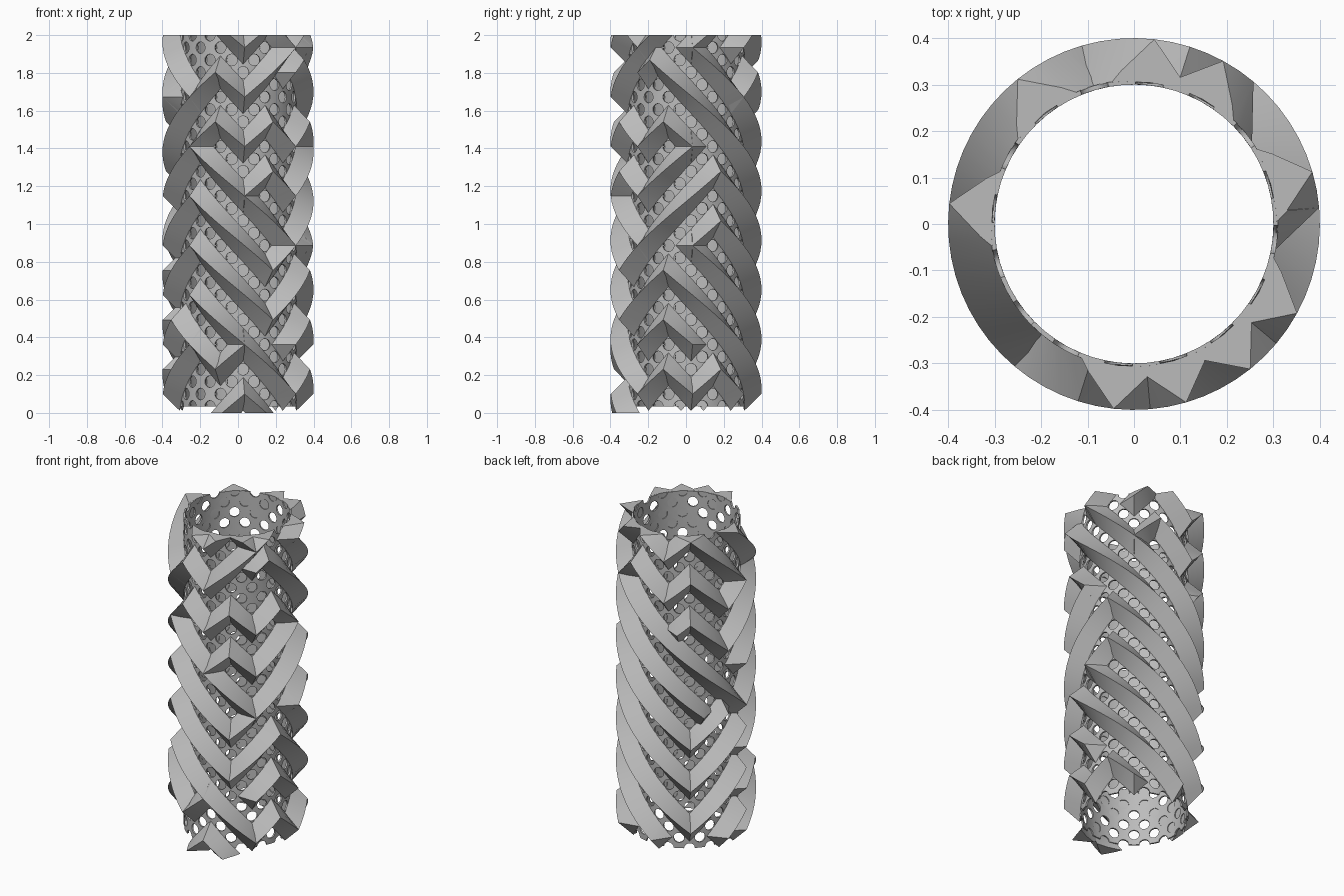
import bpy, bmesh, math
from mathutils import Vector

old = bpy.data.objects.get("Cube")
if old:
    bpy.data.objects.remove(old, do_unlink=True)

COLS = 32                 # lattice columns around the tube
STEP = 2 * math.pi / COLS
TURN = math.radians(-85)
H = 0.0655                # height of one lattice row
Z0 = 0.10
R_IN, R_OUT, R_BASE, R_EDGE = 0.30, 0.31, 0.309, 0.40
HALF = 0.68               # half width of a ridge in lattice units

grey = bpy.data.materials.new("grey")
grey.use_nodes = True
grey.diffuse_color = (0.5, 0.5, 0.5, 1)
grey.node_tree.nodes["Principled BSDF"].inputs["Base Color"].default_value = (0.5, 0.5, 0.5, 1)


def wrap(j, k, r):
    """Lattice position to a point on a cylinder of radius r."""
    a = TURN + j * STEP
    return Vector((r * math.cos(a), r * math.sin(a), Z0 + k * H))


def clip(bm, z, up):
    """Cut everything beyond a level plane and cap the cut."""
    bmesh.ops.bisect_plane(bm, geom=bm.verts[:] + bm.edges[:] + bm.faces[:], dist=1e-5,
                           plane_co=(0, 0, z), plane_no=(0, 0, up), clear_outer=True)
    bmesh.ops.holes_fill(bm, edges=[e for e in bm.edges if e.is_boundary])


def finish(bm, name):
    bmesh.ops.recalc_face_normals(bm, faces=bm.faces[:])
    me = bpy.data.meshes.new(name)
    bm.to_mesh(me)
    bm.free()
    ob = bpy.data.objects.new(name, me)
    bpy.context.collection.objects.link(ob)
    me.materials.append(grey)
    for o in bpy.context.selected_objects:
        o.select_set(False)
    bpy.context.view_layer.objects.active = ob
    ob.select_set(True)
    bpy.ops.object.shade_smooth_by_angle(angle=math.radians(30))


# Perforated tube: diamond cells, each with a round hole through the wall
SIDES, HOLE, LOW, HIGH = 16, 0.031, -1, 29
bm = bmesh.new()
for k in range(LOW, HIGH + 1):
    for j in range(COLS):
        if (j + k) % 2:
            continue
        rings = []
        for r in (R_OUT, R_IN):
            hole, cell = [], []
            for i in range(SIDES):
                a = 2 * math.pi * i / SIDES
                c, s = math.cos(a), math.sin(a)
                d = abs(c) + abs(s)
                hole.append(bm.verts.new(wrap(j + HOLE * c / (R_OUT * STEP), k + HOLE * s / H, r)))
                cell.append(bm.verts.new(wrap(j + c / d, k + s / d, r)))
            rings += [hole, cell]
        hole_out, cell_out, hole_in, cell_in = rings
        for i in range(SIDES):
            n = (i + 1) % SIDES
            bm.faces.new((hole_out[i], cell_out[i], cell_out[n], hole_out[n]))
            bm.faces.new((hole_in[n], cell_in[n], cell_in[i], hole_in[i]))
            bm.faces.new((hole_in[i], hole_out[i], hole_out[n], hole_in[n]))
bmesh.ops.remove_doubles(bm, verts=bm.verts[:], dist=1e-4)
# Trim the half cells at both rims
for row, up in ((LOW, -1), (HIGH, 1)):
    bmesh.ops.bisect_plane(bm, geom=bm.verts[:] + bm.edges[:] + bm.faces[:], dist=1e-5,
                           plane_co=(0, 0, Z0 + row * H), plane_no=(0, 0, up), clear_outer=True)
bmesh.ops.holes_fill(bm, edges=[e for e in bm.edges if e.is_boundary], sides=0)
finish(bm, "perforated_tube")

# Ridge layout, bottom row first: F falls to the right, R rises,
# S rises half a spacing higher than R, dot is empty
LAYOUT = [
    "FF............................RR",
    "FFFFRRFFRRFFFFFFFFFSSSSSRRRRFFRR",
    "FFRRRRFFFFFFFFFFFFFSSSSSRRFFFFFF",
    "FFRRRRFFFFFFFFFFFFFSSSSSRRRRFFFF",
    "FFFFRRRRRRFFFFFFFFFFFFFFRRRRFFFF",
    "RRFFRRRRRRFFFFFFFFFFFFRRRRRRFFFF",
    "RRFFRRFFFFFFFFFFFSSFFFRRRRRRRRFF",
    "RRRRSFFFFFFFRRFFFSSFFFFFFFFFRRFF",
    "RRFFRR..RR..RRFF..SF..FF......FF",
]
segments = set()
for m, row in enumerate(LAYOUT, start=-1):
    for j, kind in enumerate(row):
        if kind == "F":
            segments.add((j, 4 * m + 4 - j % 4, -1))
        elif kind != ".":
            lift = 2 if kind == "S" else 0
            segments.add((j, 4 * m + (j + lift) % 4, 1))


def ridge(bm, j, k, slope, length):
    """Triangular bar along a diagonal, with hipped ends."""
    count = length * 2
    stations = [-HALF] + [length * i / count for i in range(count + 1)] + [length + HALF]

    def point(t, side, r):
        return bm.verts.new(wrap(j + t + side * HALF, k + slope * (t - side * HALF), r))

    left = [point(t, -1, R_BASE) for t in stations]
    right = [point(t, 1, R_BASE) for t in stations]
    top = [point(t, 0, R_EDGE) for t in stations[1:-1]]
    top = [top[0]] + top + [top[-1]]
    for i in range(len(stations) - 1):
        bm.faces.new((left[i], right[i], right[i + 1], left[i + 1]))
        for side in (left, right):
            ring = [side[i], side[i + 1], top[i + 1]]
            if top[i] is not top[i + 1]:
                ring.append(top[i])
            bm.faces.new(ring)
    bm.faces.new((left[0], right[0], top[0]))
    bm.faces.new((left[-1], right[-1], top[-1]))


# Herringbone ridges: join segments that line up into long bars
bm = bmesh.new()
for j, k, slope in sorted(segments):
    if ((j - 1) % COLS, k - slope, slope) in segments:
        continue
    length = 1
    while ((j + length) % COLS, k + slope * length, slope) in segments:
        length += 1
    ridge(bm, j, k, slope, length)
clip(bm, 0, -1)
clip(bm, 2, 1)
finish(bm, "herringbone_ridges")
